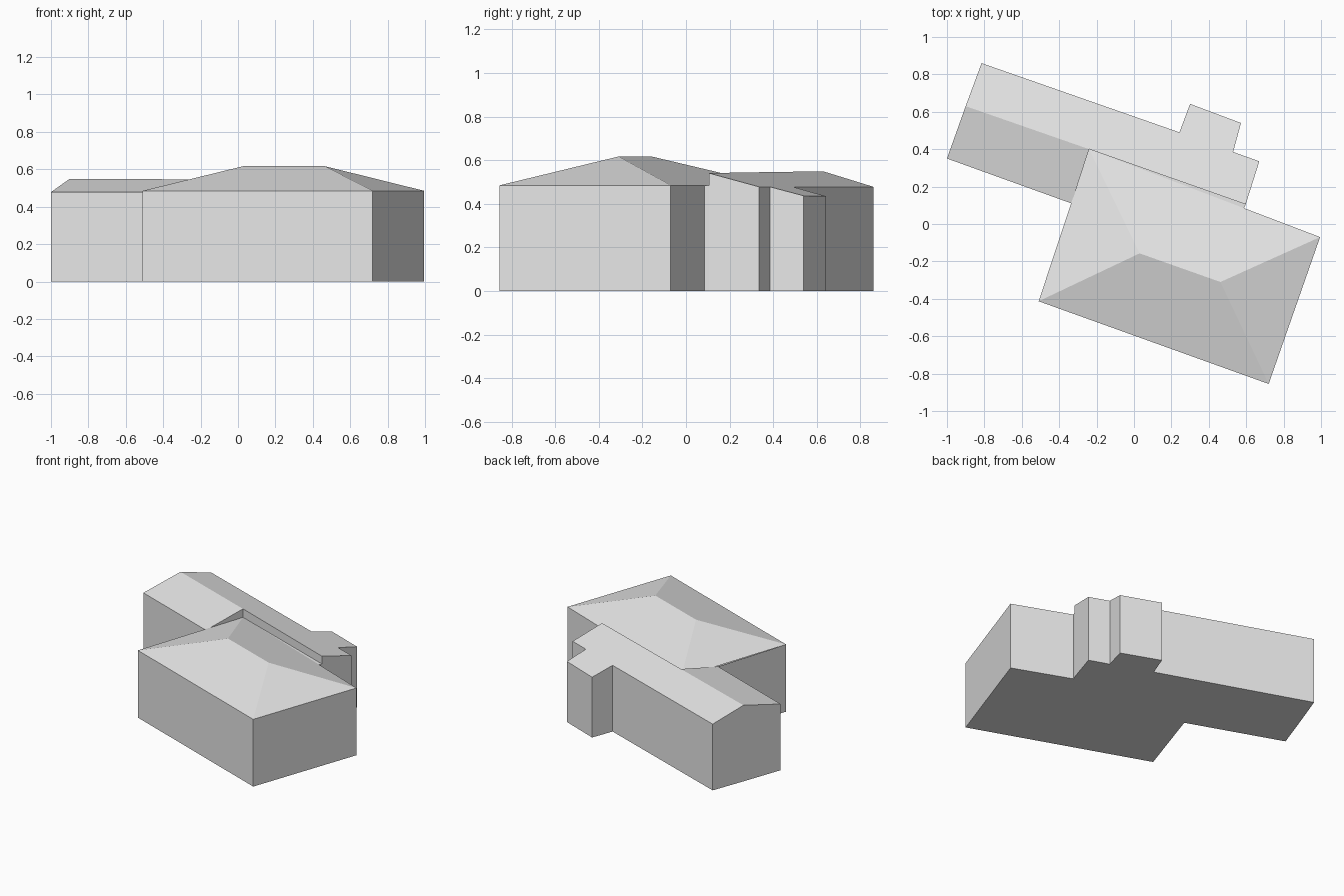
import bpy
from mathutils import Vector

cube = bpy.data.objects.get("Cube")
if cube:
    bpy.data.objects.remove(cube, do_unlink=True)

grey = bpy.data.materials.new("plain grey")
grey.use_nodes = True
grey.diffuse_color = (0.8, 0.8, 0.8, 1)
grey.node_tree.nodes["Principled BSDF"].inputs["Base Color"].default_value = (0.8, 0.8, 0.8, 1)


def make_part(name, faces, facing=0):
    """Build flat panels; facing 1 turns them up, -1 turns them down."""
    verts, polys = [], []
    for face in faces:
        polys.append(list(range(len(verts), len(verts) + len(face))))
        verts += face
    mesh = bpy.data.meshes.new(name)
    mesh.from_pydata(verts, [], polys)
    for poly in mesh.polygons:
        if facing and poly.normal.z * facing < 0:
            poly.flip()
    mesh.update()
    mesh.materials.append(grey)
    obj = bpy.data.objects.new(name, mesh)
    bpy.context.collection.objects.link(obj)
    return obj


def ground(p):
    return Vector((p.x, p.y, 0))


# Main block corners at the eave, and its roof ridge
EAVE, LOW = 0.485, 0.478
front_left = Vector((-0.51, -0.413, EAVE))
front_right = Vector((0.72, -0.855, EAVE))
back_right = Vector((0.995, -0.07, EAVE))
back_left = Vector((-0.24, 0.4, EAVE))
ridge_a = Vector((0.03, -0.157, 0.617))
ridge_b = Vector((0.462, -0.31, 0.617))

# Step where the wing meets the main block
step = Vector((0.588, 0.085, EAVE))
step_in = Vector((0.597, 0.105, EAVE))
wing_ridge_end = Vector((0.597, 0.105, 0.541))
wing_ridge_mid = Vector((-0.24, 0.4, 0.546))
wing_ridge_far = Vector((-0.9, 0.63, 0.549))

# Wing outline with the lean-to bay on its back
wing_east = Vector((0.67, 0.335, LOW))
bay = [Vector((0.53, 0.385, LOW)), Vector((0.572, 0.54, 0.437)),
       Vector((0.3, 0.642, 0.435)), Vector((0.243, 0.49, LOW))]
wing_back = Vector((-0.815, 0.86, LOW))
wing_front = Vector((-1, 0.35, LOW))
wing_joint = Vector((-0.334, 0.11, LOW))

# Outer walls follow the whole outline
outline = [front_left, front_right, back_right, step, step_in, wing_ridge_end,
           wing_east, *bay, wing_back, wing_ridge_far, wing_front, wing_joint]
walls = []
for a, b in zip(outline, outline[1:] + outline[:1]):
    if (ground(a) - ground(b)).length > 0.001:
        walls.append([ground(a), ground(b), b, a])
make_part("outer_walls", walls)

# Floors
make_part("main_floor", [[ground(p) for p in
          (front_left, front_right, back_right, step, step_in, back_left)]], -1)
make_part("wing_floor", [[ground(p) for p in
          (back_left, step_in, wing_east, *bay, wing_back, wing_front, wing_joint)]], -1)

# Hipped roof of the main block, with the thin ledge beside the wing
make_part("main_roof", [
    [front_left, front_right, ridge_b, ridge_a],
    [front_right, back_right, ridge_b],
    [back_right, step, back_left, ridge_a, ridge_b],
    [back_left, front_left, ridge_a],
    [step, step_in, back_left]], 1)

# Gabled wing roof, running down over the bay
make_part("wing_roof", [
    [wing_front, wing_joint, wing_ridge_mid, wing_ridge_far],
    [wing_ridge_far, wing_ridge_mid, wing_ridge_end, wing_east, *bay, wing_back]], 1)

# Wing walls standing above the main roof
make_part("upper_wing_walls", [
    [back_left, step_in, wing_ridge_end, wing_ridge_mid],
    [wing_joint, back_left, wing_ridge_mid]])
